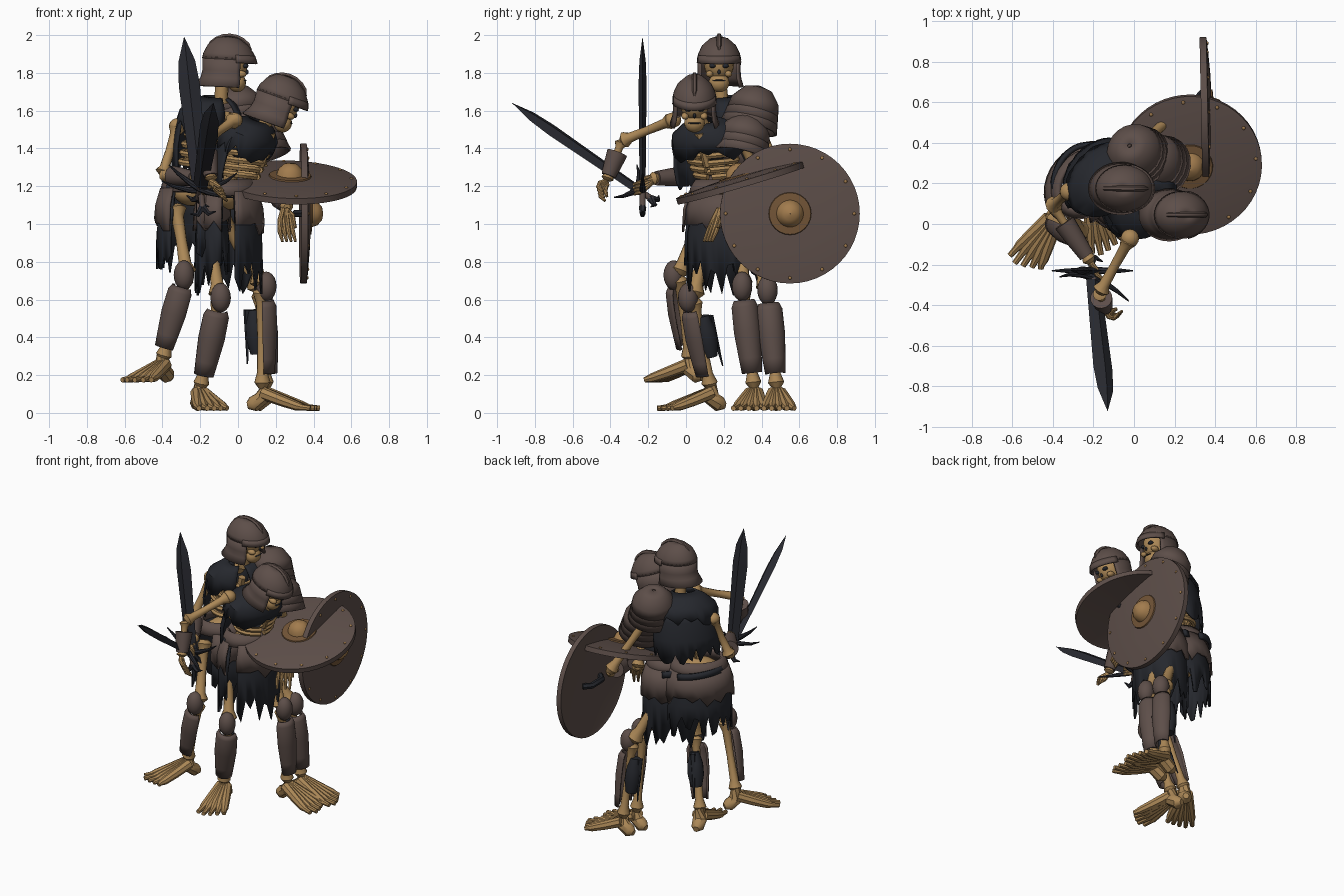
import bpy, bmesh, math, random
from mathutils import Vector as V, Matrix

random.seed(4)
if "Cube" in bpy.data.objects:
    bpy.data.objects.remove(bpy.data.objects["Cube"])


def material(name, rgb):
    m = bpy.data.materials.new(name)
    m.use_nodes = True
    m.diffuse_color = (*rgb, 1)
    m.node_tree.nodes["Principled BSDF"].inputs["Base Color"].default_value = (*rgb, 1)
    return m


BONE = material("old bone", (.41, .245, .095))
ARMOUR = material("brown armour", (.11, .077, .067))
CLOTH = material("dark cloth", (.019, .021, .027))
STEEL = material("dark steel", (.022, .023, .03))
BRASS = material("dull brass", (.36, .2, .075))
TARNISH = material("tarnished brass", (.17, .09, .038))


def finish(name, bm, mat, frame=None, thick=0):
    bmesh.ops.recalc_face_normals(bm, faces=bm.faces)
    if frame:
        bm.transform(frame)
    me = bpy.data.meshes.new(name)
    bm.to_mesh(me)
    bm.free()
    me.materials.append(mat)
    ob = bpy.data.objects.new(name, me)
    bpy.context.collection.objects.link(ob)
    if thick:
        mod = ob.modifiers.new("thickness", "SOLIDIFY")
        mod.thickness, mod.offset = thick, 0
    return ob


def tubes(name, paths, mat, segs=10, squash=1, ref=(.13, .05, 1)):
    """Tapered tubes; each path is a list of points and a list of radii."""
    bm = bmesh.new()
    for pts, radii in paths:
        pts, rings = [V(p) for p in pts], []
        for i, p in enumerate(pts):
            t = (pts[min(i + 1, len(pts) - 1)] - pts[max(i - 1, 0)]).normalized()
            side = t.cross(V(ref)).normalized()
            up = side.cross(t)
            turn = [math.tau * k / segs for k in range(segs)]
            rings.append([bm.verts.new(p + radii[i] * (side * math.cos(a) + up * math.sin(a) * squash)) for a in turn])
        for a, b in zip(rings, rings[1:]):
            for k in range(segs):
                bm.faces.new((a[k], a[k - 1], b[k - 1], b[k]))
        bm.faces.new(rings[0])
        bm.faces.new(rings[-1])
    return finish(name, bm, mat)


def ball(name, loc, size, mat, frame=Matrix()):
    bm = bmesh.new()
    bmesh.ops.create_uvsphere(bm, u_segments=16, v_segments=10, radius=1)
    return finish(name, bm, mat, frame @ Matrix.Translation(loc) @ Matrix.Diagonal((*size, 1)))


def shell(name, rings, mat, frame=Matrix(), arc=(0, 360), n=28, jag=0, thick=.012):
    """Open sheet through elliptical rings (x, y, z, rx, ry), with a ragged last ring."""
    bm, rows = bmesh.new(), []
    closed = arc[1] - arc[0] == 360
    for j, (x, y, z, rx, ry) in enumerate(rings):
        row = []
        for k in range(n if closed else n + 1):
            a = math.radians(arc[0] + (arc[1] - arc[0]) * k / n)
            drop = random.uniform(-1, .5) * jag if j == len(rings) - 1 else 0
            row.append(bm.verts.new((x + rx * math.cos(a), y + ry * math.sin(a), z + drop)))
        rows.append(row)
    for a, b in zip(rows, rows[1:]):
        for k in range(0 if closed else 1, len(a)):
            bm.faces.new((a[k - 1], a[k], b[k], b[k - 1]))
    return finish(name, bm, mat, frame, thick)


def place(loc, yaw=0, pitch=0):
    return Matrix.Translation(loc) @ Matrix.Rotation(math.radians(yaw), 4, "Z") @ Matrix.Rotation(math.radians(pitch), 4, "Y")


def bone(name, a, b, r):
    """Long bone with swollen ends."""
    a, b = V(a), V(b)
    steps = (0, .06, .16, .5, .84, .94, 1)
    tubes(name, [([a.lerp(b, t) for t in steps], [r * s for s in (.8, 1.6, 1, .85, 1, 1.6, .8)])], BONE)


def plate_tube(name, a, b, radii, mat, shift=(0, 0, 0)):
    a, b, s = V(a), V(b), V(shift)
    n = len(radii) - 1
    tubes(name, [([a.lerp(b, i / n) + s for i in range(n + 1)], radii)], mat, 14)


def foot(name, ankle, heading):
    a, h = V(ankle), math.radians(heading)
    f, s = V((math.cos(h), math.sin(h), 0)), V((-math.sin(h), math.cos(h), 0))
    down = V((0, 0, -.12))
    paths = [([a + V((0, 0, .04)), a + down * .4, a - f * .05 + down * .7, a - f * .08 + down * .75], [.03, .046, .042, .02])]
    for i in range(-2, 3):
        reach = .285 - .018 * abs(i + .8)
        paths.append(([a + down * .2 + s * i * .01, a + f * .11 + s * i * .024 + down * .55,
                       a + f * .19 + s * i * .034 + down * .78, a + f * .22 + s * i * .037 + down * .84,
                       a + f * reach + s * i * .041 + down * .88], [.034, .03, .025, .017, .014]))
    tubes(name, paths, BONE, 8)


def hand(name, wrist, along, side, curl, size=1):
    w, d, s, c = V(wrist), V(along).normalized() * size, V(side).normalized() * size, V(curl)
    paths = []
    for i in range(4):
        off = s * (i - 1.5)
        paths.append(([w + off * .008, w + d * .065 + off * .022, w + d * .115 + off * .027 + c * .3,
                       w + d * .14 + off * .027 + c], [.015, .014, .012, .007]))
    paths.append(([w, w + s * .045 + d * .035, w + s * .05 + d * .08 + c * .6], [.014, .014, .008]))
    tubes(name, paths, BONE, 8)


def head(who, loc, pitch, neck):
    fr = place(loc, 0, pitch)
    ball(who + "_skull", (0, 0, 0), (.103, .08, .1), BONE, fr)
    ball(who + "_jaw", (.05, 0, -.1), (.048, .055, .05), BONE, fr)
    for side in (-1, 1):
        ball(who + "_eye_socket", (.088, side * .034, -.008), (.018, .018, .012), CLOTH, fr)
        ball(who + "_cheek", (.07, side * .05, -.052), (.028, .02, .018), BONE, fr)
    ball(who + "_nose_hole", (.1, 0, -.04), (.008, .008, .013), CLOTH, fr)
    ball(who + "_mouth_line", (.09, 0, -.085), (.01, .035, .004), CLOTH, fr)
    dome = [(-.01, 0, .14, .004, .004), (-.01, 0, .127, .06, .045), (-.005, 0, .092, .105, .085),
            (0, 0, .05, .13, .105), (0, 0, .02, .136, .112)]
    shell(who + "_helmet_dome", dome, ARMOUR, fr, n=32)
    ridge = [i * .28 - 1.12 for i in range(9)]
    tubes(who + "_helmet_comb", [([fr @ V((.128 * math.sin(t), 0, .02 + .126 * math.cos(t))) for t in ridge],
                                  [.006] + [.014] * 7 + [.006])], ARMOUR, 6)
    guard = [(0, 0, .03, .134, .11), (0, 0, -.04, .13, .108), (0, 0, -.08, .138, .112), (-.01, 0, -.125, .155, .125)]
    shell(who + "_neck_guard", guard, ARMOUR, fr, (62, 298), 24)
    shell(who + "_helmet_brow", [(0, 0, .045, .134, .11), (.003, 0, .005, .145, .117)], ARMOUR, fr, (-75, 75), 14)
    tubes(who + "_neck", [([fr @ V((-.03, 0, -.05)), neck], [.034, .037])], BONE)


def torso(who, pelvis, neck, yaw, skirt_drop, lean, opening, skirt_arc):
    """Spine, ribs, pelvis, mantle, belt and ragged skirt."""
    p, n = V(pelvis), V(neck)
    turn = Matrix.Rotation(math.radians(yaw), 3, "Z")
    back = turn @ V((-.06, 0, 0))
    tubes(who + "_spine", [([p, p.lerp(n, .5) + back, n], [.045, .04, .035])], BONE)
    ribs = []
    for i in range(6):
        c = p.lerp(n, .36 + .1 * i)
        w = .13 - .007 * abs(i - 2)
        for side in (-1, 1):
            arc = [c + turn @ V((-.1 * math.cos(t), side * w * math.sin(t), -.035 * t / 3)) for t in [k * .38 for k in range(9)]]
            ribs.append((arc, [.017] * 9))
    ribs.append(([p.lerp(n, .5) + turn @ V((.1, 0, -.03)), p.lerp(n, .95) + turn @ V((.09, 0, -.02))], [.02, .026]))
    tubes(who + "_ribs", ribs, BONE, 6)
    ball(who + "_pelvis", (0, 0, 0), (.085, .125, .075), BONE, place(p, yaw))
    ball(who + "_chest_wrap", (-.02, 0, 0), (.07, .11, .11), CLOTH, place(p.lerp(n, .75), yaw, lean))
    mantle = [(0, 0, .03, .06, .07), (-.01, 0, .0, .1, .13), (-.02, 0, -.05, .14, .19), (-.03, 0, -.12, .15, .205)]
    shell(who + "_mantle", mantle, CLOTH, place(n, yaw, lean), (opening, 360 - opening), jag=.06)
    cape = mantle[2:] + [(-.03, 0, -.24, .165, .22), (-.03, 0, -.33, .165, .21)]
    shell(who + "_cape", cape, CLOTH, place(n, yaw, lean * .5), (100, 260), 22, .07)
    fr = place(p, yaw)
    shell(who + "_belt", [(0, 0, .08, .11, .145), (0, 0, .04, .135, .17), (0, 0, .0, .145, .18)], ARMOUR, fr, thick=.025)
    shell(who + "_sash", [(0, 0, .02, .155, .19), (0, 0, -.02, .16, .196)], CLOTH, place(p, yaw + 30, 10), (95, 235), 16, thick=.02)
    plates = [(0, 0, .02, .15, .185), (0, 0, -.07, .172, .215), (0, 0, -.15, .178, .222)]
    shell(who + "_hip_plates", plates, ARMOUR, fr, skirt_arc, 26, .06)
    cloth = [(0, 0, .02, .13, .165), (0, 0, -.12, .155, .19), (0, 0, -.2, .165, .205), (0, 0, -skirt_drop, .17, .21)]
    shell(who + "_skirt", cloth, CLOTH, fr, skirt_arc, 40, .13)


def leg(who, hip, knee, ankle, heading, wrap):
    k, a = V(knee), V(ankle)
    f = V((math.cos(math.radians(heading)), math.sin(math.radians(heading)), 0))
    bone(who + "_thigh", hip, k, .034)
    bone(who + "_shin", k, a, .027)
    ball(who + "_knee_plate", k + f * .03, (.054, .054, .078), ARMOUR)
    # Greave: a half tube open at the back, set along the shin
    z = (k - a).normalized()
    y = z.cross(f).normalized()
    fr = Matrix.Translation(k + f * .012) @ Matrix((y.cross(z), y, z)).transposed().to_4x4()
    size = (k - a).length
    rings = [(0, 0, -size * t, r, r) for t, r in ((.14, .05), (.2, .064), (.45, .066), (.7, .055), (.85, .048))]
    shell(who + "_greave", rings, ARMOUR, fr, (-90, 90), 16)
    if wrap:
        plate_tube(who + "_calf_wrap", k.lerp(a, .2), k.lerp(a, .65), [.03, .05, .052, .035], CLOTH, f * -.035)
        tubes(who + "_loose_rag", [([k.lerp(a, .2) - f * .07, k.lerp(a, .75) - f * .09], [.02, .004])], CLOTH, 5)
    foot(who + "_foot", a, heading)


def arm(who, shoulder, elbow, wrist):
    e, w = V(elbow), V(wrist)
    ball(who + "_shoulder_joint", shoulder, (.045, .045, .04), BONE)
    bone(who + "_upper_arm", shoulder, e, .027)
    bone(who + "_forearm", e, w, .022)
    plate_tube(who + "_bracer", e.lerp(w, .3), e.lerp(w, .88), [.055, .048, .038], ARMOUR)


def pauldron(who, loc, yaw, tilt):
    fr = place(loc, yaw) @ Matrix.Rotation(math.radians(tilt), 4, "X")
    for i in range(3):
        r = .13 + .008 * i
        z = -.045 * i
        dome = [(0, 0, z + .11, .01, .01), (0, 0, z + .09, r * .6, r * .55), (0, 0, z + .03, r * .97, r * .92), (0, 0, z - .03, r * 1.05, r)]
        shell(who + "_pauldron_layer", dome, ARMOUR, fr, n=20)


def shield(who, loc, normal, r):
    fr = Matrix.Translation(loc) @ V(normal).to_track_quat("Z", "Y").to_matrix().to_4x4()
    disc = [(0, 0, .03, .001, .001), (0, 0, .025, r * .5, r * .5), (0, 0, .012, r * .93, r * .93),
            (0, 0, .008, r, r), (0, 0, -.025, r, r), (0, 0, -.018, r * .93, r * .93), (0, 0, 0, .001, .001)]
    shell(who + "_shield", disc, ARMOUR, fr, n=48, thick=0)
    ring = [(0, 0, .02, .116, .116), (0, 0, .034, .11, .11), (0, 0, .038, .06, .06)]
    shell(who + "_shield_boss_ring", ring, TARNISH, fr, n=24, thick=0)
    boss = [(0, 0, .036, .072, .072), (0, 0, .065, .062, .062), (0, 0, .09, .035, .035), (0, 0, .096, .001, .001)]
    shell(who + "_shield_boss", boss, BRASS, fr, n=24, thick=0)
    for i in range(12):
        t = math.tau * i / 12
        ball(who + "_shield_rivet", (r * .92 * math.cos(t), r * .92 * math.sin(t), .013), (.009, .009, .006), BRASS, fr)
    tubes(who + "_shield_strap", [([fr @ V((x, 0, z)) for x, z in ((-.1, -.01), (-.06, -.05), (.06, -.05), (.1, -.01))], [.02] * 4)], CLOTH, 6)


def sword(who, base, tip, wide):
    b, t = V(base), V(tip)
    d, w = (t - b).normalized(), V(wide).normalized()
    thin = d.cross(w)
    pts = [b.lerp(t, s) for s in (0, .3, .68, .84, 1)]
    tubes(who + "_blade", [(pts, [.042, .048, .056, .044, .001])], STEEL, 4, .38, thin)
    arc = [b + w * x * .2 + d * .07 * (x * x - .3) for x in (-1, -.7, -.3, 0, .3, .7, 1)]
    tubes(who + "_guard", [(arc, [.003, .01, .016, .02, .016, .01, .003])], STEEL, 8)
    tubes(who + "_grip", [([b, b - d * .12], [.017, .017])], ARMOUR)
    for s in (-1, 1):
        tubes(who + "_pommel_hook", [([b - d * .11, b - d * .15 + w * s * .03, b - d * .14 + w * s * .07], [.02, .014, .003])], STEEL, 6)


# Upright warrior
head("upright", (-.05, .175, 1.85), 3, (-.09, .19, 1.64))
torso("upright", (-.24, .2, 1.17), (-.12, .19, 1.64), -42, .31, 8, 14, (-35, 280))
arm("upright_right", (-.32, .16, 1.52), (-.4, .09, 1.26), (-.21, -.19, 1.24))
hand("upright_right_hand", (-.21, -.18, 1.23), (.1, -.5, -.3), (0, 0, 1), (.05, -.02, 0), .65)
arm("upright_left", (.0, .36, 1.57), (.21, .55, 1.15), (.26, .22, 1.09))
hand("upright_left_hand", (.25, .18, 1.08), (0, -.3, -.9), (.8, .5, 0), (.02, -.02, -.04))
pauldron("upright", (.0, .36, 1.62), 40, -18)
leg("upright_right", (-.33, .1, 1.1), (-.27, -.04, .73), (-.4, .02, .28), 237, False)
leg("upright_left", (-.1, .3, 1.1), (.11, .43, .65), (.15, .48, .13), 3, True)
shield("upright", (.355, .55, 1.055), (1, .02, 0), .37)
sword("upright", (-.2, -.23, 1.2), (-.285, -.23, 1.99), (1, 0, .1))

# Leaning warrior
head("leaning", (.225, .045, 1.645), 20, (.13, .1, 1.5))
torso("leaning", (-.05, .2, 1.15), (.1, .1, 1.52), -22, .4, 22, 0, (-52, 285))
arm("leaning_right", (-.02, -.07, 1.55), (-.17, -.34, 1.44), (-.14, -.42, 1.23))
hand("leaning_right_hand", (-.14, -.42, 1.22), (.4, -.5, -.4), (.3, .2, -.8), (.02, .05, -.02), .7)
arm("leaning_left", (.11, .29, 1.45), (.08, .42, 1.17), (.26, .22, 1.17))
hand("leaning_left_hand", (.26, .22, 1.17), (.6, -.6, 0), (.5, .5, 0), (0, 0, .02), .7)
pauldron("leaning", (.1, .31, 1.47), 50, -20)
leg("leaning_right", (-.17, .14, 1.08), (-.1, .04, .61), (-.2, .13, .13), 286, True)
leg("leaning_left", (.03, .3, 1.08), (.12, .3, .67), (.13, .36, .13), -6, False)
shield("leaning", (.275, .29, 1.228), (.03, -.28, .95), .355)
sword("leaning", (-.2, -.28, 1.2), (-.13, -.92, 1.64), (-.85, .3, .43))

# Smooth the rounded surfaces and keep the sharp edges
bpy.ops.object.select_all(action="DESELECT")
meshes = [o for o in bpy.context.scene.objects if o.type == "MESH"]
for o in meshes:
    o.select_set(True)
bpy.context.view_layer.objects.active = meshes[0]
bpy.ops.object.shade_smooth_by_angle(angle=math.radians(40))
